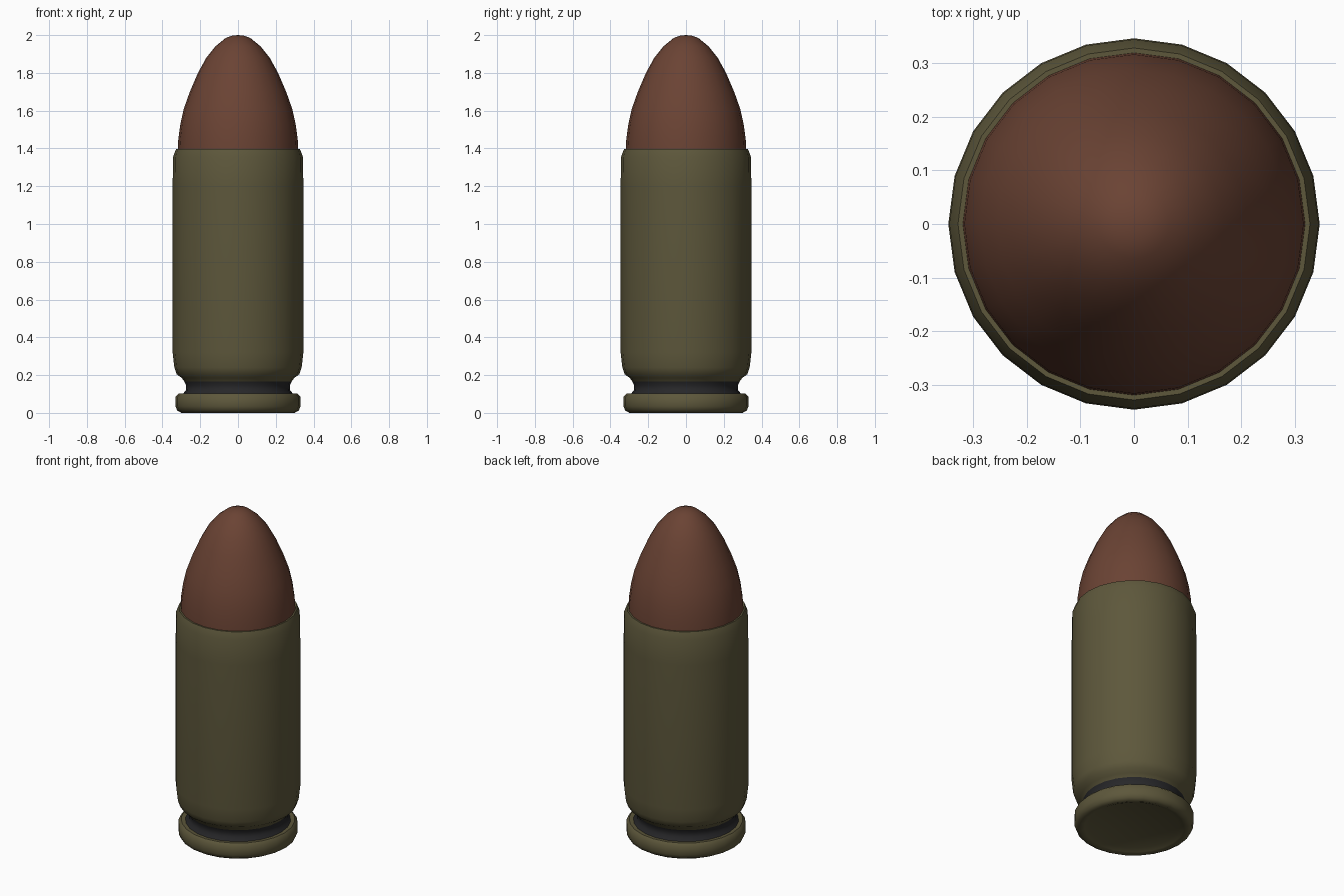
import bpy
import bmesh
from math import radians
from mathutils import Vector

cube = bpy.data.objects.get("Cube")
if cube:
    bpy.data.objects.remove(cube, do_unlink=True)

SIDES = 24


def material(name, color):
    mat = bpy.data.materials.new(name)
    mat.use_nodes = True
    mat.diffuse_color = (*color, 1)
    bsdf = mat.node_tree.nodes["Principled BSDF"]
    bsdf.inputs["Base Color"].default_value = (*color, 1)
    bsdf.inputs["Roughness"].default_value = 0.7
    return mat


def lathe(name, profile, mat, angle=50):
    """Spin a (radius, height) profile around the z axis."""
    bm = bmesh.new()
    verts = [bm.verts.new((r, 0, z)) for r, z in profile]
    edges = [bm.edges.new(pair) for pair in zip(verts, verts[1:])]
    bmesh.ops.spin(bm, geom=verts + edges, cent=(0, 0, 0), axis=(0, 0, 1),
                   angle=radians(360), steps=SIDES, use_duplicate=False)
    bmesh.ops.remove_doubles(bm, verts=bm.verts, dist=0.0005)
    bmesh.ops.recalc_face_normals(bm, faces=bm.faces)
    # Open bands must face away from the axis
    side = max(bm.faces, key=lambda f: f.calc_center_median().to_2d().length)
    c = side.calc_center_median()
    if side.normal.dot(Vector((c.x, c.y, 0))) < 0:
        bmesh.ops.reverse_faces(bm, faces=bm.faces)
    mesh = bpy.data.meshes.new(name)
    bm.to_mesh(mesh)
    bm.free()
    mesh.materials.append(mat)
    obj = bpy.data.objects.new(name, mesh)
    bpy.context.collection.objects.link(obj)
    bpy.ops.object.select_all(action="DESELECT")
    obj.select_set(True)
    bpy.context.view_layer.objects.active = obj
    bpy.ops.object.shade_smooth_by_angle(angle=radians(angle))
    return obj


copper = material("copper brown", (0.145, 0.056, 0.034))
brass = material("olive brass", (0.110, 0.096, 0.044))
dark = material("dark groove", (0.020, 0.020, 0.022))

# Rounded tip
lathe("tip", [(0.319, 1.395), (0.316, 1.45), (0.305, 1.53), (0.287, 1.61),
              (0.255, 1.70), (0.212, 1.80), (0.168, 1.88), (0.12, 1.94),
              (0.065, 1.985), (0.03, 1.997), (0, 2.0)], copper)

# Casing with rounded mouth and tapered lower end
lathe("casing", [(0.317, 1.397), (0.328, 1.397), (0.344, 1.355), (0.346, 1.2),
                 (0.346, 0.32), (0.337, 0.24), (0.325, 0.205),
                 (0.298, 0.185), (0.283, 0.165)], brass)

# Extraction groove
lathe("groove", [(0.284, 0.166), (0.274, 0.145), (0.276, 0.12),
                 (0.292, 0.10)], dark)

# Base rim with a shallow recessed bottom
lathe("rim", [(0.29, 0.10), (0.315, 0.102), (0.331, 0.085), (0.331, 0.035),
              (0.322, 0.013), (0.30, 0.0), (0.275, 0.008), (0.25, 0.02),
              (0, 0.022)], brass)
